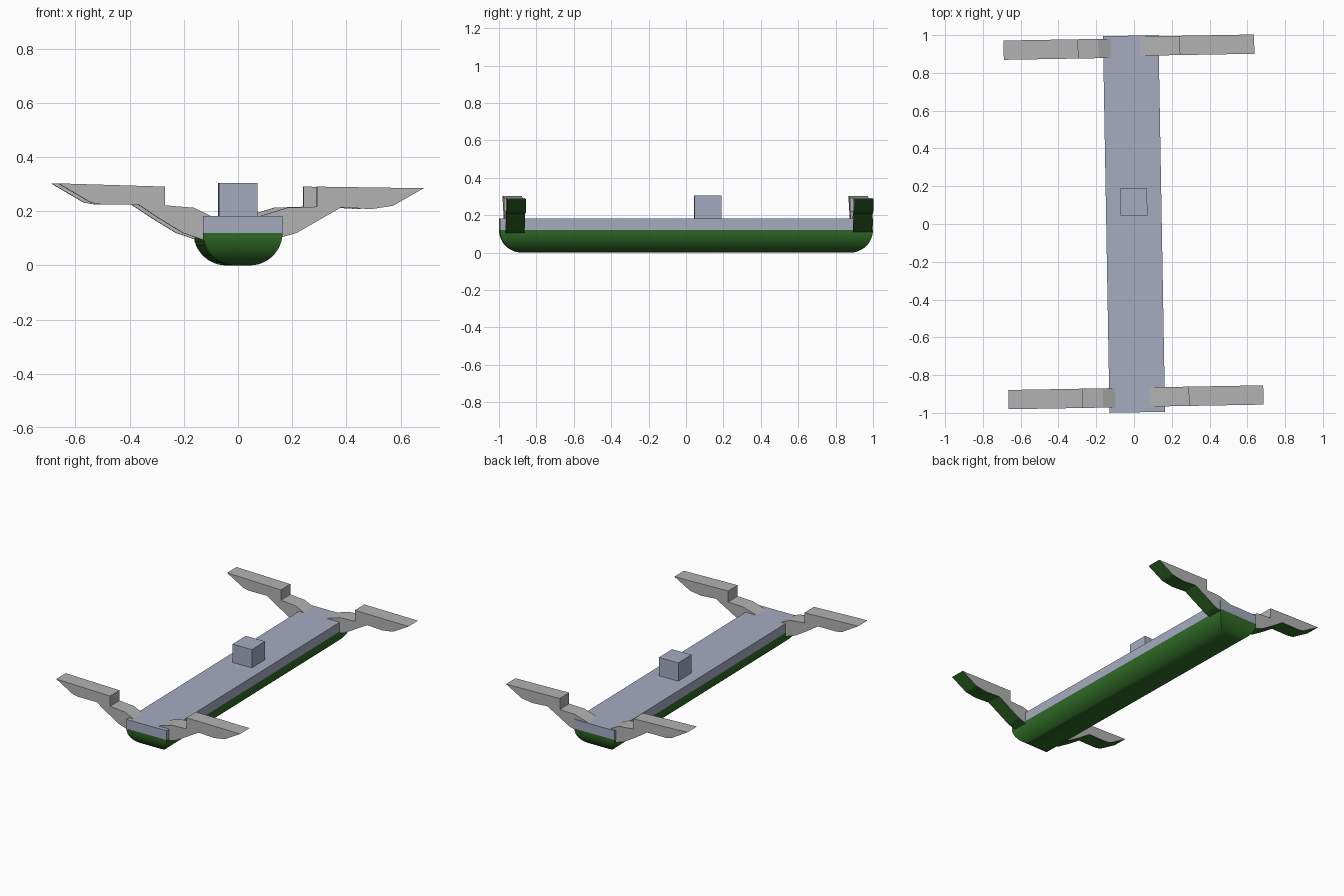
import bpy, bmesh, math
from mathutils import Matrix

if "Cube" in bpy.data.objects:
    bpy.data.objects.remove(bpy.data.objects["Cube"])

YAW = Matrix.Rotation(math.radians(1.0), 4, 'Z')  # the whole boat sits slightly turned
HW, HL, R = 0.147, 0.997, 0.12                    # half width, half length, bilge radius


def material(name, rgb):
    m = bpy.data.materials.new(name)
    m.diffuse_color = (*rgb, 1)
    m.use_nodes = True
    m.node_tree.nodes["Principled BSDF"].inputs["Base Color"].default_value = m.diffuse_color
    return m


GREEN = material("hull_green", (0.03, 0.15, 0.02))
BLUE = material("deck_blue_grey", (0.38, 0.41, 0.53))
GREY = material("arm_grey", (0.45, 0.45, 0.45))


def finish(bm, name, *mats):
    bmesh.ops.recalc_face_normals(bm, faces=bm.faces)
    for f in bm.faces:
        if len(mats) > 1 and f.normal.z < -0.2:
            f.material_index = 1
    bm.transform(YAW)
    me = bpy.data.meshes.new(name)
    bm.to_mesh(me)
    bm.free()
    for m in mats:
        me.materials.append(m)
    ob = bpy.data.objects.new(name, me)
    bpy.context.collection.objects.link(ob)
    return ob


def box(name, x0, x1, y0, y1, z0, z1, mat):
    bm = bmesh.new()
    bmesh.ops.create_cube(bm, size=1, matrix=Matrix.Translation(
        ((x0 + x1) / 2, (y0 + y1) / 2, (z0 + z1) / 2)) @ Matrix.Diagonal((x1 - x0, y1 - y0, z1 - z0, 1)))
    return finish(bm, name, mat)


# Hull: rectangular rings shrinking along a quarter circle, mitred at the corners
bm = bmesh.new()
STEPS = 12
rings = []
for i in range(STEPS + 1):
    a = math.pi / 2 * i / STEPS
    inset, z = R * (1 - math.cos(a)), R * (1 - math.sin(a))
    rings.append([bm.verts.new((sx * (HW - inset), sy * (HL - inset), z))
                  for sx, sy in ((-1, -1), (1, -1), (1, 1), (-1, 1))])
for a, b in zip(rings, rings[1:]):
    for k in range(4):
        bm.faces.new((a[k], a[(k + 1) % 4], b[(k + 1) % 4], b[k]))
bm.faces.new(rings[-1])
bm.faces.new(rings[0])
hull = finish(bm, "hull", GREEN)
bpy.context.view_layer.objects.active = hull
hull.select_set(True)
bpy.ops.object.shade_smooth_by_angle(angle=math.radians(30))

# Deck and central cabin
box("deck", -HW, HW, -HL, HL, R, 0.182, BLUE)
box("cabin", -0.07, 0.072, 0.045, 0.188, 0.18, 0.305, BLUE)

# Side arms: stepped profiles in x/z, extruded along y, green underneath
LEFT = [(-0.681, 0.303), (-0.286, 0.291), (-0.286, 0.222), (-0.18, 0.213), (-0.115, 0.182),
        (-0.09, 0.17), (-0.09, 0.10), (-0.147, 0.095), (-0.22, 0.12), (-0.31, 0.175),
        (-0.385, 0.225), (-0.52, 0.225), (-0.56, 0.232)]
RIGHT = [(0.669, 0.285), (0.274, 0.291), (0.274, 0.217), (0.165, 0.213), (0.065, 0.182),
         (0.05, 0.17), (0.05, 0.10), (0.147, 0.105), (0.20, 0.12), (0.365, 0.215),
         (0.475, 0.208), (0.555, 0.22)]


def arm(name, profile, dx, yc):
    bm = bmesh.new()
    f = bm.faces.new([bm.verts.new((x + dx, yc - 0.051, z)) for x, z in profile])
    ext = bmesh.ops.extrude_face_region(bm, geom=[f], use_keep_orig=True)
    verts = [g for g in ext["geom"] if isinstance(g, bmesh.types.BMVert)]
    bmesh.ops.translate(bm, verts=verts, vec=(0, 0.102, 0))
    finish(bm, name, GREY, GREEN)


arm("front_left_arm", LEFT, 0, -0.918)
arm("front_right_arm", RIGHT, 0, -0.917)
arm("rear_left_arm", LEFT, 0.007, 0.932)
arm("rear_right_arm", RIGHT, -0.016, 0.941)
